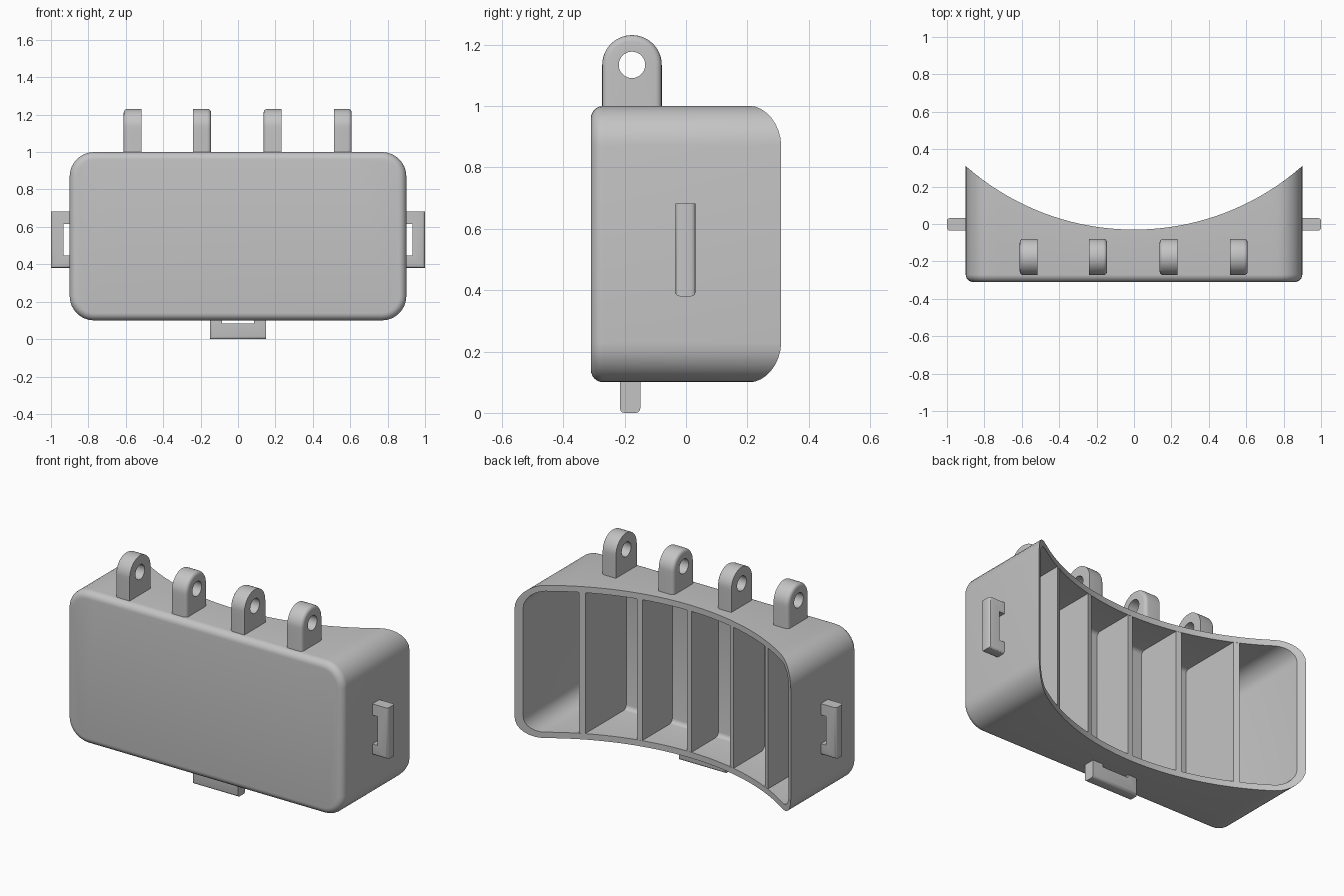
import bpy, bmesh
from math import sin, cos, pi, sqrt, radians
from mathutils import Matrix, Vector

cube = bpy.data.objects.get("Cube")
if cube:
    bpy.data.objects.remove(cube, do_unlink=True)

grey = bpy.data.materials.new("light_grey")
grey.use_nodes = True
colour = (0.55, 0.55, 0.55, 1)
grey.diffuse_color = colour
grey.node_tree.nodes["Principled BSDF"].inputs["Base Color"].default_value = colour

HALF_W, HALF_H, MID_Z, FRONT = 0.9, 0.45, 0.55, -0.31
CORNER, WALL = 0.13, 0.035
ARC_R = 1.361


def back_y(x):
    """Concave cylindrical back surface."""
    return ARC_R - 0.03 - sqrt(ARC_R ** 2 - x * x)


def finish(name, bm):
    bmesh.ops.recalc_face_normals(bm, faces=bm.faces)
    mesh = bpy.data.meshes.new(name)
    bm.to_mesh(mesh)
    bm.free()
    mesh.materials.append(grey)
    obj = bpy.data.objects.new(name, mesh)
    bpy.context.collection.objects.link(obj)
    bpy.ops.object.select_all(action='DESELECT')
    obj.select_set(True)
    bpy.context.view_layer.objects.active = obj
    bpy.ops.object.shade_smooth_by_angle(angle=radians(30))
    return obj


def bridge(bm, rings, closed=False):
    """Join successive point rings with quads."""
    loops = [[bm.verts.new(p) for p in ring] for ring in rings]
    pairs = list(zip(loops, loops[1:]))
    if closed:
        pairs.append((loops[-1], loops[0]))
    for a, b in pairs:
        n = len(a)
        for i in range(n):
            j = (i + 1) % n
            bm.faces.new((a[i], a[j], b[j], b[i]))
    return loops


def rounded_rect(inset, steps=8, spans=32):
    """Rounded rectangle in x and z, with finely divided long sides."""
    r = CORNER - inset
    cx, cz = HALF_W - CORNER, HALF_H - CORNER
    pts = []
    for q, (sx, sz) in enumerate([(1, 1), (-1, 1), (-1, -1), (1, -1)]):
        for i in range(steps + 1):
            a = (q + i / steps) * pi / 2
            pts.append((sx * cx + r * cos(a), MID_Z + sz * cz + r * sin(a)))
        if q in (0, 2):
            x, z = pts[-1]
            pts += [(x - 2 * sx * cx * i / spans, z) for i in range(1, spans)]
    return pts


# Hollow shell: rounded front, curved rim, filleted cavity
def flat_ring(inset, y):
    return [(x, y, z) for x, z in rounded_rect(inset)]


def rim_ring(inset):
    return [(x, back_y(x), z) for x, z in rounded_rect(inset)]


bm = bmesh.new()
f, g, inner = 0.04, 0.025, FRONT + 0.03
rings = [flat_ring(f * (1 - sin(a)), FRONT + f * (1 - cos(a)))
         for a in [i * pi / 12 for i in range(7)]]
rings += [rim_ring(0), rim_ring(WALL)]
rings += [flat_ring(WALL + g * (1 - cos(a)), inner + g * (1 - sin(a)))
          for a in [i * pi / 8 for i in range(5)]]
loops = bridge(bm, rings)
bm.faces.new(loops[0])
bm.faces.new(loops[-1])
finish("shell", bm)

# Divider ribs inside the cavity
for k in range(5):
    x = 0.3 * (k - 2)
    bm = bmesh.new()
    section = []
    for px in (x - 0.015, x + 0.015):
        edge = [(px, inner - 0.005), (px, back_y(px) - 0.001)]
        section += edge if px < x else edge[::-1]
    ends = bridge(bm, [[(px, py, MID_Z + s * (HALF_H - WALL + 0.003))
                        for px, py in section] for s in (-1, 1)])
    for e in ends:
        bm.faces.new(e)
    finish(f"divider_{k + 1}", bm)


# Hinge lugs on top, each rounded on one side
def lug_outline(x, w, hole=False):
    pts = []
    for i in range(48):
        a = i * pi / 24
        y, z = w * cos(a), w * sin(a)
        if z < -1e-6 and not hole:
            k = sqrt(2)
            y = w * max(-1, min(1, k * cos(a)))
            z = 0.16 * max(-1, k * sin(a))
        pts.append((x, -0.176 + y, 1.134 + z))
    return pts


for k, (x, side) in enumerate([(-0.563, -1), (-0.192, 1), (0.185, -1), (0.56, 1)]):
    h, w, r, f = side * 0.048, 0.097, 0.043, 0.02
    rings = [lug_outline(x - h, r, True), lug_outline(x - h, w)]
    for i in range(5):
        a = i * pi / 8
        rings.append(lug_outline(x + h - side * f * (1 - sin(a)), w - f * (1 - cos(a))))
    rings.append(lug_outline(x + h, r, True))
    bm = bmesh.new()
    bridge(bm, rings, closed=True)
    finish(f"hinge_lug_{k + 1}", bm)


# Strap loops: C-shaped brackets standing off the shell
def strap_loop(name, axes, origin, notch, reach):
    """axes: outward, thickness and length directions."""
    half, slot, t, root = 0.151, 0.085, 0.033, -0.01
    profile = [(root, -half), (reach, -half), (reach, half), (root, half),
               (root, slot), (notch, slot), (notch, -slot), (root, -slot)]
    bm = bmesh.new()
    for cap in bridge(bm, [[(v, s * t, u) for v, u in profile] for s in (-1, 1)]):
        bm.faces.new(cap)
    soft = []
    for e in bm.edges:
        a, b = (vert.co for vert in e.verts)
        if abs(a.y - b.y) < 1e-5:
            outer = min(a.x, b.x) > reach - 1e-4
            end = max(a.z, b.z) < -half + 1e-4
            if outer or end:
                soft.append(e)
    bmesh.ops.bevel(bm, geom=soft, offset=0.014, segments=3, profile=0.5,
                    affect='EDGES')
    m = Matrix([Vector(a) for a in axes]).transposed().to_4x4()
    bm.transform(Matrix.Translation(origin) @ m)
    finish(name, bm)


for name, s in (("left", 1), ("right", -1)):
    strap_loop(f"{name}_strap_loop", [(s, 0, 0), (0, 1, 0), (0, 0, 1)],
               (s * HALF_W, -0.002, 0.531), 0.034, 0.1)
strap_loop("bottom_strap_loop", [(0, 0, -1), (0, 1, 0), (1, 0, 0)],
           (0, -0.182, MID_Z - HALF_H), 0.017, 0.1)
